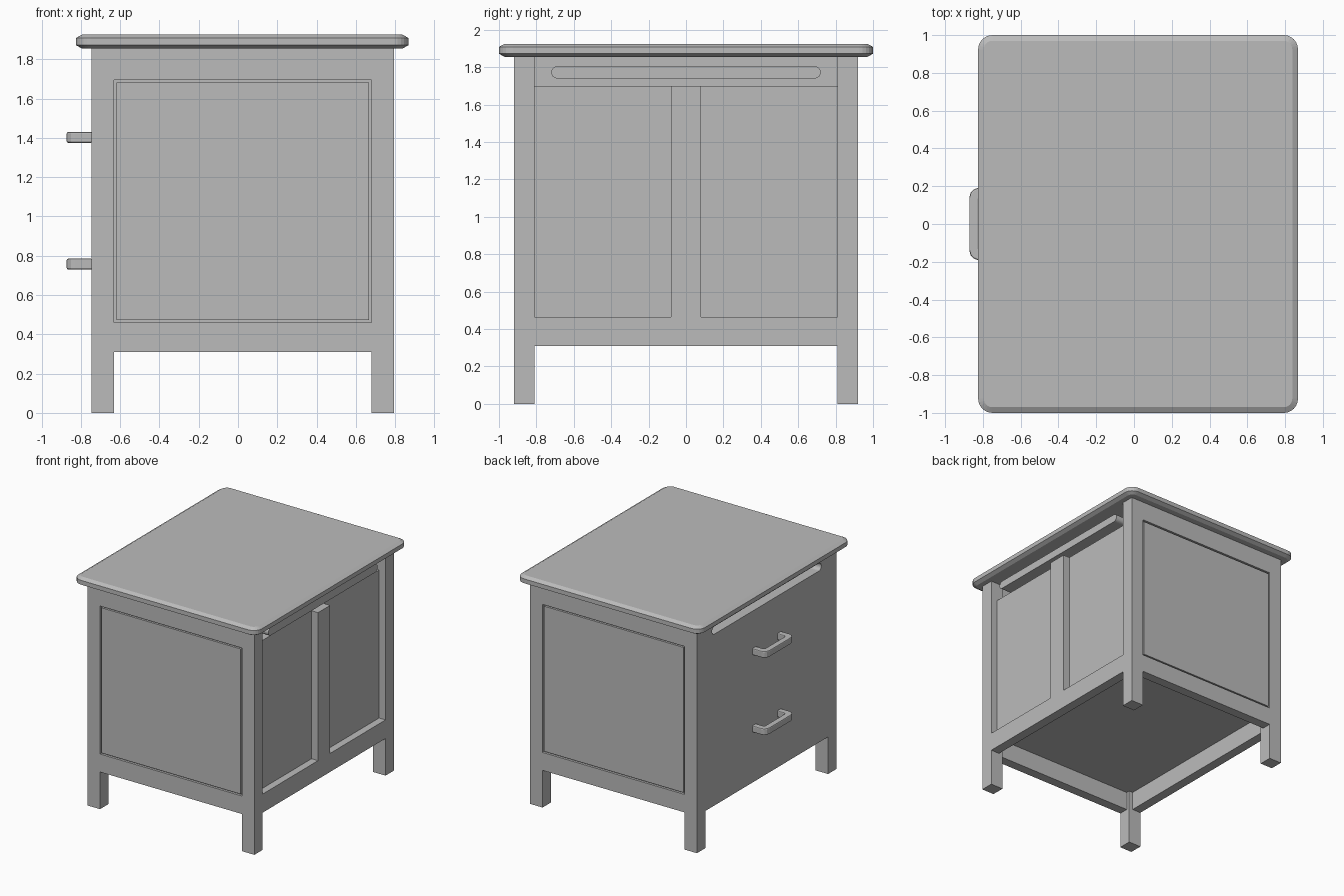
import bpy, bmesh, math

if "Cube" in bpy.data.objects:
    bpy.data.objects.remove(bpy.data.objects["Cube"], do_unlink=True)

GREY = (0.5, 0.5, 0.5, 1)
mat = bpy.data.materials.new("plain grey")
mat.use_nodes = True
mat.diffuse_color = GREY
mat.node_tree.nodes["Principled BSDF"].inputs["Base Color"].default_value = GREY

XL, XR, Y = -0.745, 0.795, 0.92        # outer faces of the carcass
PX0, PX1, PY = -0.63, 0.68, 0.81       # inner faces of the posts
FOOT, LEDGE, TOP = 0.31, 0.465, 1.86   # rail bottom, panel bottom, carcass top


def finish(name, bm):
    bmesh.ops.recalc_face_normals(bm, faces=bm.faces)
    me = bpy.data.meshes.new(name)
    bm.to_mesh(me)
    bm.free()
    me.materials.append(mat)
    ob = bpy.data.objects.new(name, me)
    bpy.context.collection.objects.link(ob)
    return ob


def box(name, x, y, z):
    bm = bmesh.new()
    bmesh.ops.create_cube(bm, size=1)
    for v in bm.verts:
        for i, (a, b) in enumerate((sorted(x), sorted(y), sorted(z))):
            v.co[i] = (a + b) / 2 + v.co[i] * (b - a)
    return finish(name, bm)


def loft(name, rings):
    """Solid skinned through matching rings of points."""
    bm = bmesh.new()
    vs = [[bm.verts.new(p) for p in r] for r in rings]
    n = len(vs[0])
    for a, b in zip(vs, vs[1:]):
        for i in range(n):
            j = (i + 1) % n
            bm.faces.new((a[i], a[j], b[j], b[i]))
    bm.faces.new(vs[0][::-1])
    bm.faces.new(vs[-1])
    return finish(name, bm)


def round_rect(a0, a1, b0, b1, r, seg=6):
    """Outline of a rectangle with rounded corners."""
    pts = []
    for k, (ca, cb) in enumerate(((a1 - r, b1 - r), (a0 + r, b1 - r),
                                  (a0 + r, b0 + r), (a1 - r, b0 + r))):
        for i in range(seg + 1):
            t = math.pi / 2 * (k + i / seg)
            pts.append((ca + r * math.cos(t), cb + r * math.sin(t)))
    return pts


def pill(name, x0, x1, half, z0, z1):
    outline = round_rect(-half, half, z0, z1, (z1 - z0) / 2 - 0.001)
    return loft(name, [[(x, a, b) for a, b in outline] for x in (x0, x1)])


# Top board with rounded corners and chamfered rims
rings = []
for z, s in ((1.855, 0.03), (1.872, 0), (1.908, 0), (1.925, 0.03)):
    rings.append([(a, b, z) for a, b in
                  round_rect(-0.825 + s, 0.868 - s, -1 + s, 1 - s, 0.075 - s)])
loft("top_board", rings)

# Corner posts
for ex, x in (("drawer", (XL, PX0)), ("back", (PX1, XR))):
    for ey, s in (("right", -1), ("left", 1)):
        box(f"{ex}_{ey}_post", x, (s * PY, s * Y), (0, TOP))

# Framed panels on the two long sides, each with a narrow groove round it
for side, s in (("front", -1), ("rear", 1)):
    box(f"{side}_bottom_rail", (PX0, PX1), (s * 0.84, s * Y), (FOOT, 0.46))
    box(f"{side}_top_rail", (PX0, PX1), (s * 0.84, s * Y), (1.695, TOP))
    box(f"{side}_groove_bed", (PX0, PX1), (s * 0.84, s * 0.9), (0.46, 1.695))
    g = 0.012
    box(f"{side}_panel", (PX0 + g, PX1 - g), (s * 0.9, s * 0.918),
        (0.46 + g, 1.695 - g))

# Open-topped side: two sunken panels split by a stile
box("back_bottom_rail", (0.715, XR), (-PY, PY), (FOOT, LEDGE))
box("back_panel", (0.66, 0.735), (-PY, PY), (LEDGE, 1.70))
box("back_stile", (0.735, XR), (-0.08, 0.08), (LEDGE, 1.70))

# Drawer side with a long finger slot near the top
box("drawer_bottom_rail", (XL, XL + 0.08), (-PY, PY), (FOOT, LEDGE))
face = box("drawer_face", (XL, -0.5), (-PY, PY), (LEDGE, TOP))
cutter = pill("slot_cutter", XL - 0.1, -0.53, 0.72, 1.74, 1.805)
cutter.hide_render = True
cut = face.modifiers.new("slot", 'BOOLEAN')
cut.operation = 'DIFFERENCE'
cut.solver = 'EXACT'
cut.object = cutter
bpy.context.view_layer.objects.active = face
bpy.ops.object.modifier_apply(modifier="slot")
bpy.data.objects.remove(cutter, do_unlink=True)

# Sliding shelf under the top, and the cabinet floor
pill("sliding_shelf", -0.5, 0.785, 0.72, 1.74, 1.805)
box("floor", (PX0 - 0.03, 0.70), (-0.84, 0.84), (LEDGE, 0.50))

# Drawer handles: U-shaped bars with rounded outer corners
U = [(-0.74, 0.19), (-0.83, 0.19), (-0.85, 0.182), (-0.865, 0.165), (-0.872, 0.14)]
V = [(-0.822, 0.13), (-0.812, 0.14), (-0.74, 0.14)]
half = U + [(x, -y) for x, y in U[::-1]]
inner = [(x, -y) for x, y in V[::-1]] + V
for name, z in (("upper", 1.375), ("lower", 0.73)):
    h = loft(f"{name}_handle", [[(x, y, zz) for x, y in half + inner]
                                for zz in (z, z + 0.055)])
    b = h.modifiers.new("soft_edges", 'BEVEL')
    b.width, b.segments = 0.008, 2
    b.limit_method, b.angle_limit = 'ANGLE', math.radians(60)
